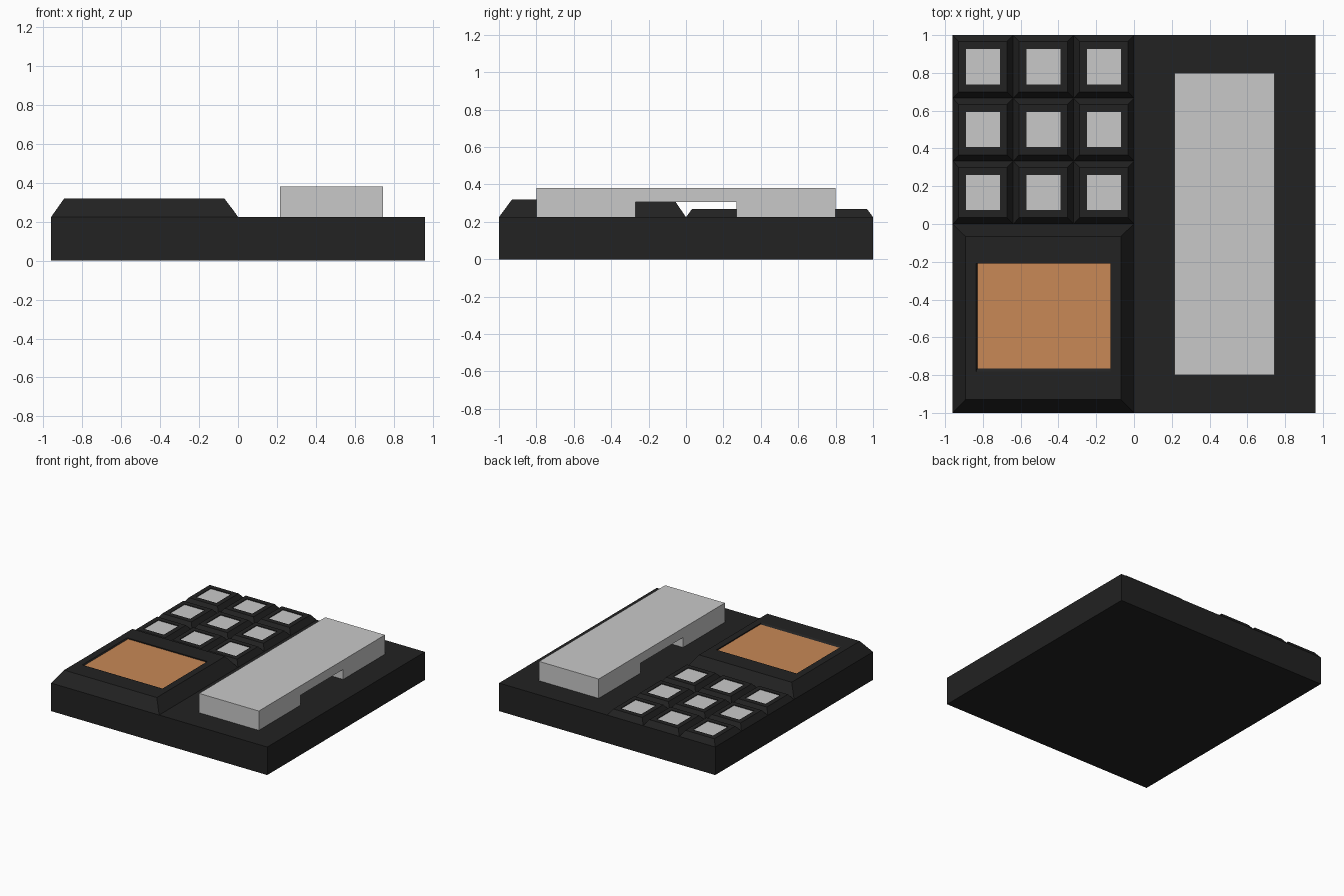
import bpy
import bmesh

cube = bpy.data.objects.get("Cube")
if cube:
    bpy.data.objects.remove(cube, do_unlink=True)


def material(name, rgb):
    mat = bpy.data.materials.new(name)
    mat.use_nodes = True
    mat.diffuse_color = (*rgb, 1)
    mat.node_tree.nodes["Principled BSDF"].inputs["Base Color"].default_value = (*rgb, 1)
    return mat


BLACK = material("black plastic", (0.016, 0.016, 0.016))
GREY = material("light grey", (0.584, 0.584, 0.584))
ORANGE = material("orange screen", (0.578, 0.246, 0.093))

DECK = 0.225  # top of the base slab


def finish(name, bm, mats):
    bmesh.ops.recalc_face_normals(bm, faces=bm.faces)
    mesh = bpy.data.meshes.new(name)
    bm.to_mesh(mesh)
    bm.free()
    for mat in mats:
        mesh.materials.append(mat)
    obj = bpy.data.objects.new(name, mesh)
    bpy.context.collection.objects.link(obj)
    return obj


def extruded(name, profile, x0, x1, mat):
    """Extrude a (y, z) outline along x."""
    bm = bmesh.new()
    face = bm.faces.new([bm.verts.new((x0, y, z)) for y, z in profile])
    out = bmesh.ops.extrude_face_region(bm, geom=[face])
    moved = [v for v in out["geom"] if isinstance(v, bmesh.types.BMVert)]
    bmesh.ops.translate(bm, verts=moved, vec=(x1 - x0, 0, 0))
    return finish(name, bm, [mat])


def rect(cx, cy, sx, sy):
    return cx - sx / 2, cx + sx / 2, cy - sy / 2, cy + sy / 2


def panel_block(name, rings, face_mat):
    """Stack rectangles (rect, z) into a closed block; the last one is the coloured panel."""
    bm = bmesh.new()
    loops = [[bm.verts.new(p) for p in ((x0, y0, z), (x1, y0, z), (x1, y1, z), (x0, y1, z))]
             for (x0, x1, y0, y1), z in rings]
    bm.faces.new(loops[0][::-1])
    for low, high in zip(loops, loops[1:]):
        for i in range(4):
            j = (i + 1) % 4
            bm.faces.new((low[i], low[j], high[j], high[i]))
    bm.faces.new(loops[-1]).material_index = 1
    return finish(name, bm, [BLACK, face_mat])


# Base slab
extruded("base", [(-1, 0), (1, 0), (1, DECK), (-1, DECK)], -0.96, 0.96, BLACK)

# Bar with an open notch under its middle
extruded("bar", [(-0.8, DECK), (-0.27, DECK), (-0.27, 0.305), (0.27, 0.305),
                 (0.27, DECK), (0.8, DECK), (0.8, 0.38), (-0.8, 0.38)],
         0.215, 0.745, GREY)

# Sloped screen housing with a shallow recessed screen
TOP = 0.32
panel_block("screen_housing", [
    ((-0.96, 0, -1, 0), DECK),
    ((-0.893, -0.07, -0.93, -0.065), TOP),
    ((-0.836, -0.125, -0.782, -0.21), TOP),
    ((-0.829, -0.125, -0.765, -0.21), TOP - 0.008),
], ORANGE)

# Three by three keypad of bevelled keys with light caps
for row in range(3):
    for col in range(3):
        cx, cy = -0.8 + 0.32 * col, (row + 0.5) / 3
        panel_block(f"key_{row + 1}_{col + 1}", [
            (rect(cx, cy, 0.32, 1 / 3), DECK),
            (rect(cx, cy, 0.256, 0.267), 0.27),
            (rect(cx, cy, 0.18, 0.187), 0.27),
            (rect(cx, cy, 0.18, 0.187), 0.265),
        ], GREY)
